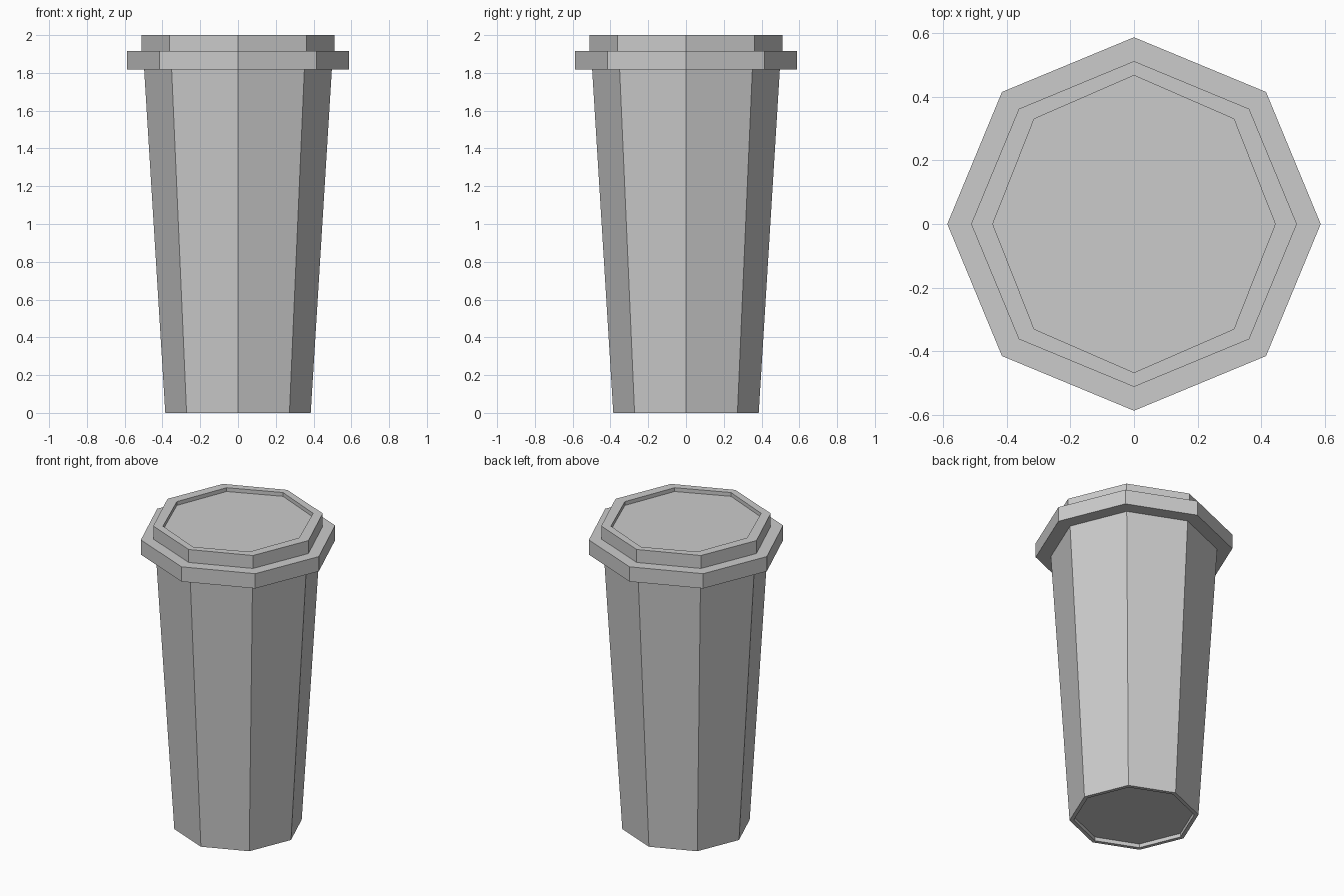
import bpy, bmesh
from math import cos, sin, pi

if "Cube" in bpy.data.objects:
    bpy.data.objects.remove(bpy.data.objects["Cube"])

SIDES = 8

def loft(name, rings):
    """Skin octagonal rings (rx, ry, z) in order and cap both ends."""
    bm = bmesh.new()
    loops = [[bm.verts.new((rx * cos(2 * pi * i / SIDES), ry * sin(2 * pi * i / SIDES), z))
              for i in range(SIDES)] for rx, ry, z in rings]
    for a, b in zip(loops, loops[1:]):
        for i in range(SIDES):
            j = (i + 1) % SIDES
            bm.faces.new((a[i], a[j], b[j], b[i]))
    bm.faces.new(loops[0][::-1])
    bm.faces.new(loops[-1])
    bmesh.ops.recalc_face_normals(bm, faces=bm.faces)
    mesh = bpy.data.meshes.new(name)
    bm.to_mesh(mesh)
    bm.free()
    obj = bpy.data.objects.new(name, mesh)
    bpy.context.collection.objects.link(obj)
    return obj

# Tapered cup with a shallow recessed base
loft("cup_body", [(0.36, 0.36, 0.025), (0.36, 0.36, 0), (0.385, 0.385, 0), (0.497, 0.497, 1.82)])

# Lid: wide rim, raised collar and sunken top panel
loft("cup_lid", [(0.587, 0.587, 1.818), (0.587, 0.587, 1.915), (0.512, 0.512, 1.915),
                 (0.512, 0.512, 2.0), (0.444, 0.467, 2.0), (0.444, 0.467, 1.975)])
